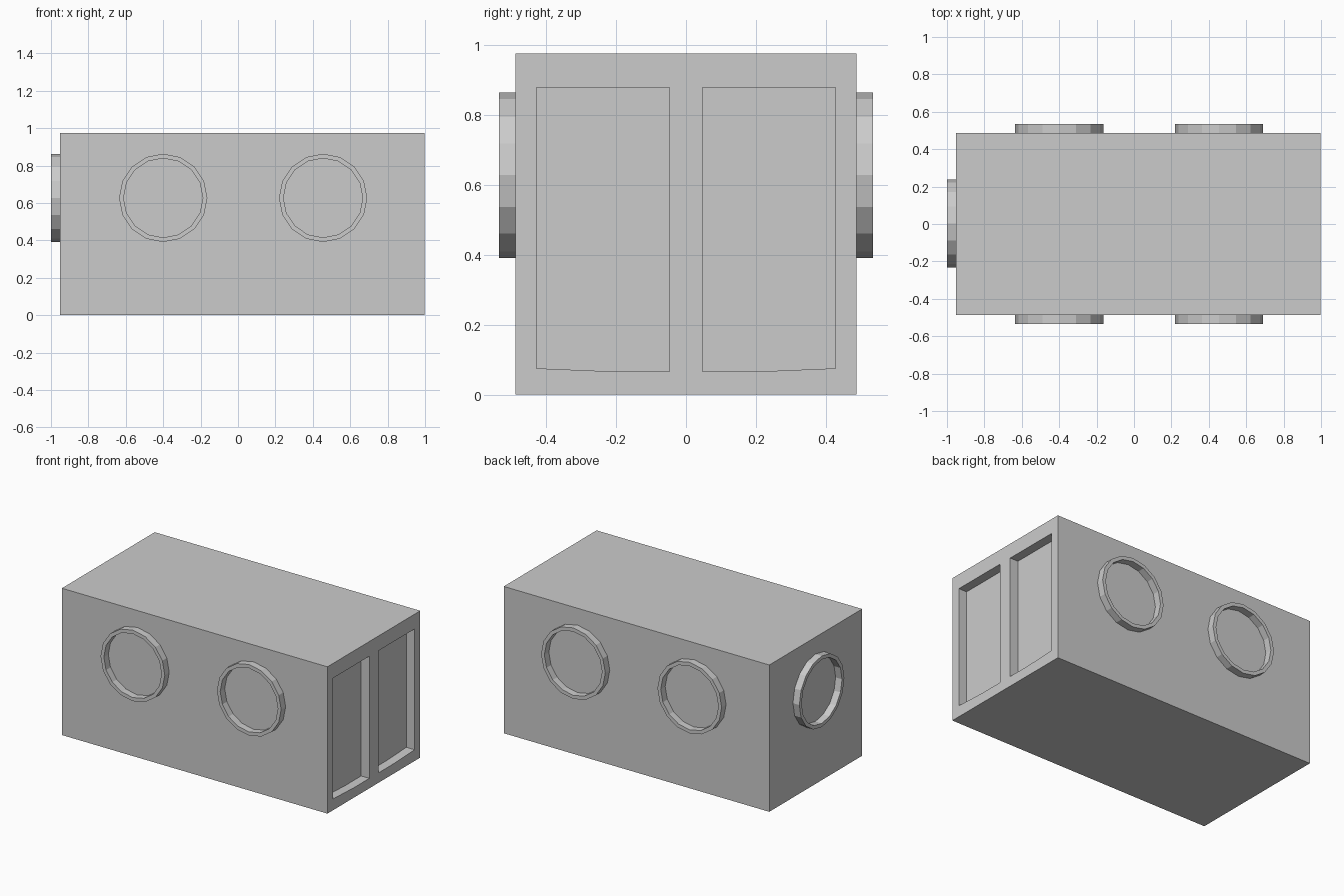
import bpy, bmesh
from math import sin, cos, pi
from mathutils import Matrix

if "Cube" in bpy.data.objects:
    bpy.data.objects.remove(bpy.data.objects["Cube"])


def make_object(name, bm):
    bmesh.ops.recalc_face_normals(bm, faces=bm.faces)
    mesh = bpy.data.meshes.new(name)
    bm.to_mesh(mesh)
    bm.free()
    obj = bpy.data.objects.new(name, mesh)
    bpy.context.collection.objects.link(obj)
    return obj


def box(name, lo, hi):
    bm = bmesh.new()
    bmesh.ops.create_cube(bm, size=1)
    for v in bm.verts:
        v.co = [lo[i] + (v.co[i] + 0.5) * (hi[i] - lo[i]) for i in range(3)]
    return make_object(name, bm)


def porthole(name, location, turn, sides=16, outer=0.236, inner=0.212, depth=0.047):
    # Raised rim facing -y before it is turned about z
    bm = bmesh.new()
    section = [(outer, 0), (outer, -depth), (inner, -depth), (inner, 0)]
    loops = [[bm.verts.new((r * sin(2 * pi * i / sides), y, r * cos(2 * pi * i / sides)))
              for r, y in section] for i in range(sides)]
    for i in range(sides):
        a, b = loops[i], loops[(i + 1) % sides]
        for k in range(4):
            m = (k + 1) % 4
            bm.faces.new((a[k], a[m], b[m], b[k]))
    bm.transform(Matrix.Translation(location) @ Matrix.Rotation(turn, 4, 'Z'))
    return make_object(name, bm)


# Main container body
X0, X1, HALF_Y, TOP = -0.953, 0.998, 0.487, 0.975
body = box("container_body", (X0, -HALF_Y, 0), (X1, HALF_Y, TOP))

# Two recessed door panels in the right end, bottom outer edge slightly raised
panel = [(0.047, 0.066), (0.21, 0.066), (0.427, 0.075), (0.427, 0.877), (0.047, 0.877)]
for side in (-1, 1):
    bm = bmesh.new()
    face = bm.faces.new([bm.verts.new((X1 - 0.06, side * y, z)) for y, z in panel])
    ext = bmesh.ops.extrude_face_region(bm, geom=[face])
    for v in ext["geom"]:
        if isinstance(v, bmesh.types.BMVert):
            v.co.x += 0.2
    cutter = make_object("door_recess_cutter", bm)
    cutter.hide_render = True
    mod = body.modifiers.new("door_recess", 'BOOLEAN')
    mod.operation = 'DIFFERENCE'
    mod.solver = 'EXACT'
    mod.object = cutter
    bpy.context.view_layer.objects.active = body
    bpy.ops.object.modifier_apply(modifier=mod.name)
    bpy.data.objects.remove(cutter)

# Porthole rims: two on each long side, one on the left end
for x in (-0.40, 0.455):
    porthole("front_porthole_rim", (x, -HALF_Y, 0.627), 0)
    porthole("back_porthole_rim", (x, HALF_Y, 0.627), pi)
porthole("end_porthole_rim", (X0, 0.003, 0.627), -pi / 2)
